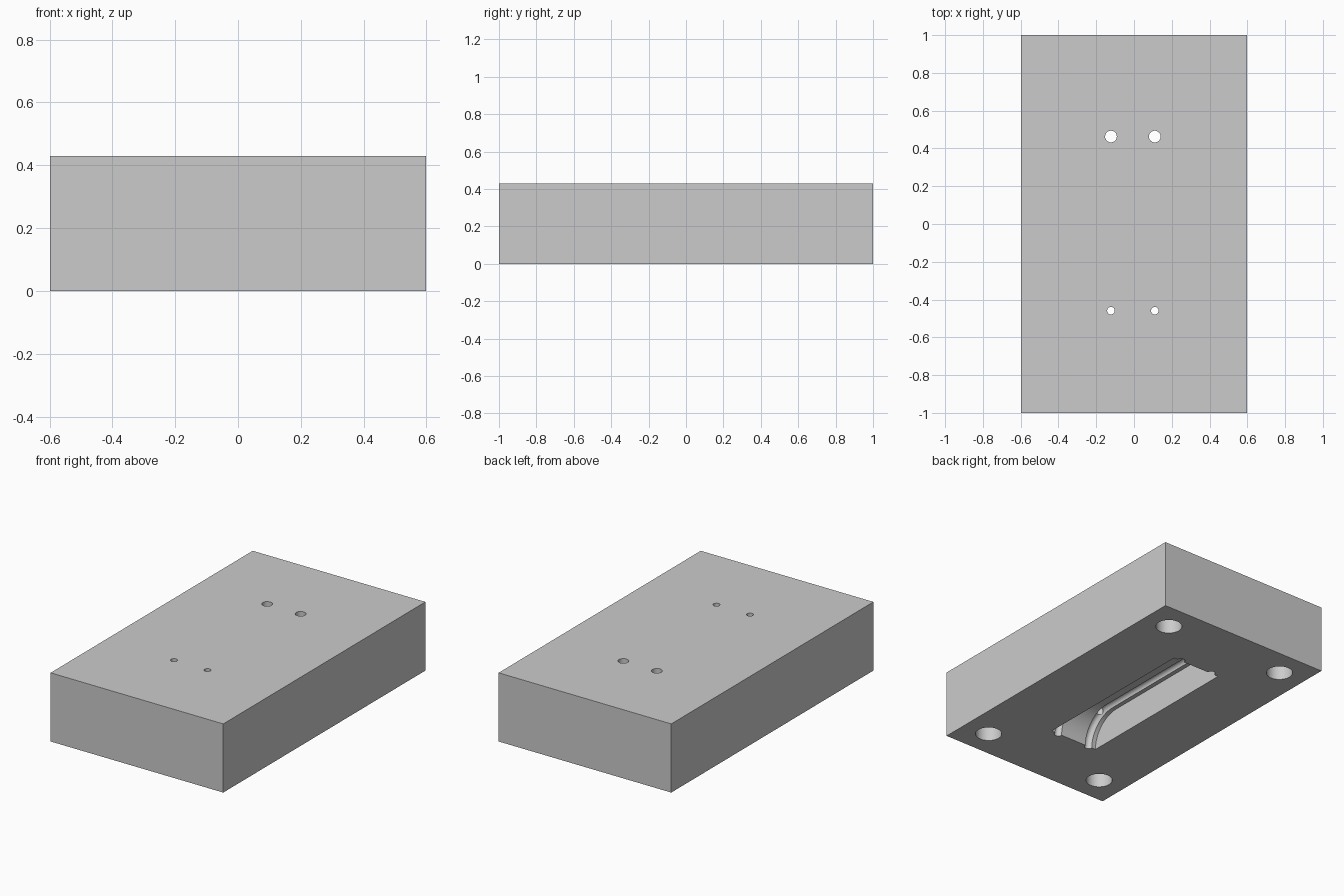
import bpy, bmesh, math
from mathutils import Vector

old = bpy.data.objects.get("Cube")
if old:
    bpy.data.objects.remove(old, do_unlink=True)

HEIGHT = 0.43
CENTRE = -0.006          # slot centre line in x
SLOT_HALF = 0.168
SLOT_END = 0.56
ARC = 0.19               # end radius and slot depth
GROOVE_X = 0.116
GROOVE_R = 0.025

grey = bpy.data.materials.new("light_grey")
grey.use_nodes = True
grey.diffuse_color = (0.6, 0.6, 0.6, 1)
grey.node_tree.nodes["Principled BSDF"].inputs["Base Color"].default_value = (0.6, 0.6, 0.6, 1)


def finish(bm, name):
    bmesh.ops.recalc_face_normals(bm, faces=bm.faces)
    mesh = bpy.data.meshes.new(name)
    bm.to_mesh(mesh)
    bm.free()
    mesh.materials.append(grey)
    ob = bpy.data.objects.new(name, mesh)
    bpy.context.collection.objects.link(ob)
    return ob


def cylinder(name, x, y, radius, low, high):
    bm = bmesh.new()
    bmesh.ops.create_cone(bm, cap_ends=True, segments=32, radius1=radius,
                          radius2=radius, depth=high - low)
    bmesh.ops.translate(bm, verts=bm.verts, vec=(x, y, (low + high) / 2))
    return finish(bm, name)


def arch_path(steps=16):
    """Side outline of the slot: (point, outward normal) pairs in the yz plane."""
    path = [(Vector((0, SLOT_END, -0.1)), Vector((0, 1, 0)))]
    for side in (1, -1):
        for i in range(steps + 1):
            a = math.pi / 2 * i / steps
            if side < 0:
                a = math.pi / 2 - a
            n = Vector((0, side * math.cos(a), math.sin(a)))
            path.append((Vector((0, side * (SLOT_END - ARC), 0)) + n * ARC, n))
    path.append((Vector((0, -SLOT_END, -0.1)), Vector((0, -1, 0))))
    return path


def slot_cutter():
    bm = bmesh.new()
    left = Vector((CENTRE - SLOT_HALF, 0, 0))
    face = bm.faces.new([bm.verts.new(p + left) for p, n in arch_path()])
    out = bmesh.ops.extrude_face_region(bm, geom=[face])["geom"]
    moved = [v for v in out if isinstance(v, bmesh.types.BMVert)]
    bmesh.ops.translate(bm, verts=moved, vec=(2 * SLOT_HALF, 0, 0))
    return finish(bm, "slot_cutter")


def groove_cutter(x, sides=16):
    """Round bar swept along the slot outline."""
    bm = bmesh.new()
    rings = []
    for p, n in arch_path():
        ring = []
        for i in range(sides):
            a = math.tau * (i + 0.5) / sides
            offset = n * math.cos(a) + Vector((math.sin(a), 0, 0))
            ring.append(bm.verts.new(p + Vector((x, 0, 0)) + offset * GROOVE_R))
        rings.append(ring)
    for r, s in zip(rings, rings[1:]):
        for i in range(sides):
            j = (i + 1) % sides
            bm.faces.new((r[i], r[j], s[j], s[i]))
    bm.faces.new(rings[0])
    bm.faces.new(rings[-1])
    return finish(bm, "groove_cutter")


# Solid block
bm = bmesh.new()
bmesh.ops.create_cube(bm, size=1)
bmesh.ops.scale(bm, verts=bm.verts, vec=(1.196, 2, HEIGHT))
bmesh.ops.translate(bm, verts=bm.verts, vec=(0, 0, HEIGHT / 2))
block = finish(bm, "mould_block")

# Arched slot, its two grooves, feed holes and blind corner holes
cutters = [slot_cutter()]
for sx in (-1, 1):
    gx = CENTRE + sx * GROOVE_X
    cutters.append(groove_cutter(gx))
    cutters.append(cylinder("large_hole_cutter", gx, 0.463, 0.031, 0.1, 0.6))
    cutters.append(cylinder("small_hole_cutter", gx, -0.459, 0.02, 0.1, 0.6))
    for sy in (-1, 1):
        cutters.append(cylinder("corner_hole_cutter", sx * 0.424, sy * 0.824, 0.077, -0.1, 0.28))

for c in cutters:
    c.hide_render = True
    mod = block.modifiers.new(c.name, "BOOLEAN")
    mod.operation = "DIFFERENCE"
    mod.solver = "EXACT"
    mod.object = c

# Bake the cuts and drop the cutters
bpy.context.view_layer.update()
result = bpy.data.meshes.new_from_object(
    block.evaluated_get(bpy.context.evaluated_depsgraph_get()))
block.modifiers.clear()
block.data = result
for c in cutters:
    bpy.data.objects.remove(c, do_unlink=True)

bpy.ops.object.select_all(action="DESELECT")
block.select_set(True)
bpy.context.view_layer.objects.active = block
bpy.ops.object.shade_smooth_by_angle(angle=math.radians(30))
